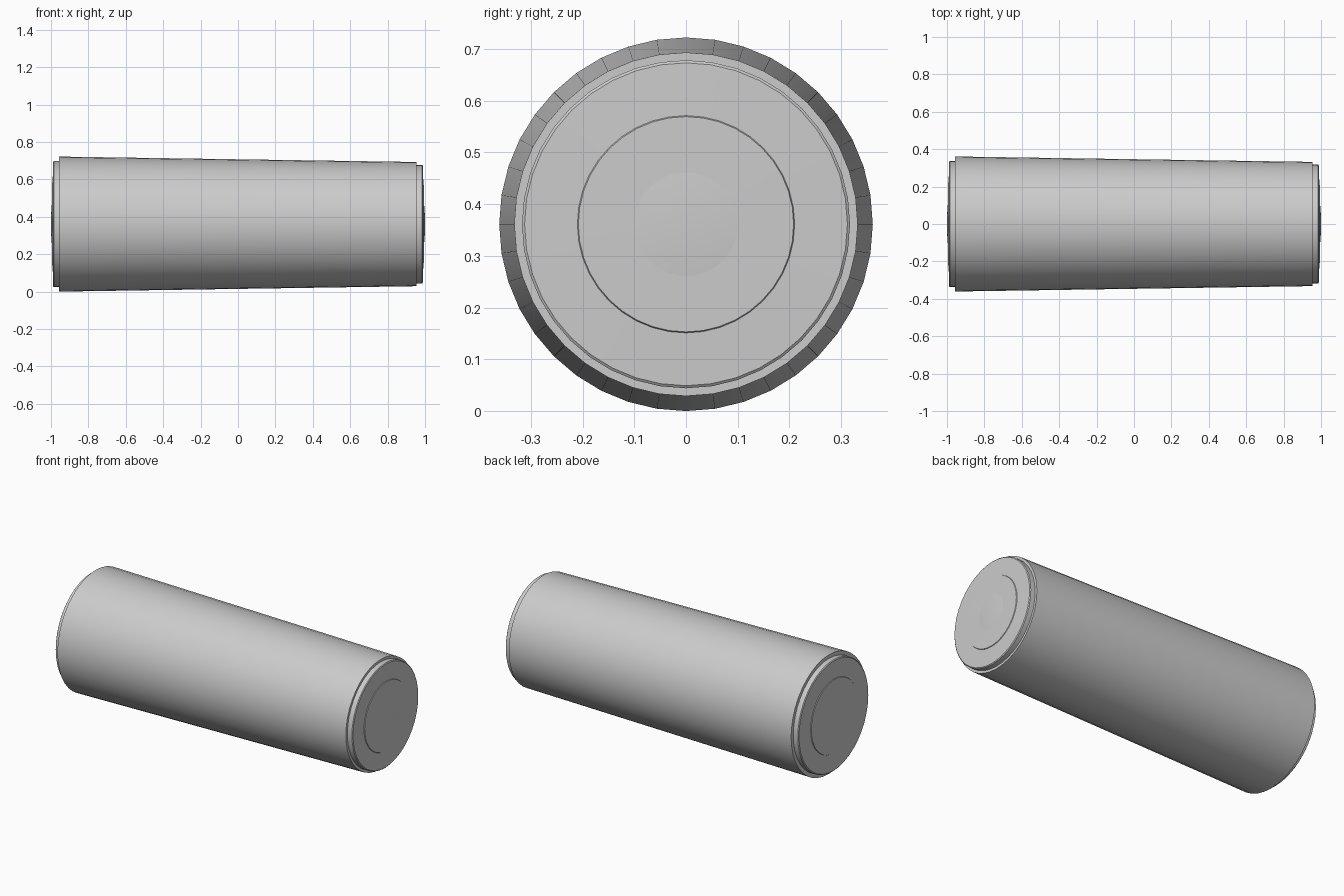
import bpy, math

if "Cube" in bpy.data.objects:
    bpy.data.objects.remove(bpy.data.objects["Cube"])

N = 40        # sides
ZC = 0.361    # axis height

grey = bpy.data.materials.new("light grey")
grey.diffuse_color = (0.6, 0.6, 0.6, 1)
grey.use_nodes = True
grey.node_tree.nodes["Principled BSDF"].inputs["Base Color"].default_value = grey.diffuse_color


def lathe(name, profile, angle=30):
    """Revolve (x, radius) points about the x axis; radius 0 makes a pole."""
    verts, faces, rings = [], [], []
    for x, r in profile:
        n = 1 if r == 0 else N
        rings.append(list(range(len(verts), len(verts) + n)))
        for i in range(n):
            a = 2 * math.pi * i / N
            verts.append((x, -r * math.sin(a), ZC + r * math.cos(a)))
    for a, b in zip(rings, rings[1:]):
        for i in range(N):
            j = (i + 1) % N
            f = [a[i % len(a)], a[j % len(a)], b[j % len(b)], b[i % len(b)]]
            faces.append(list(dict.fromkeys(f)))
    me = bpy.data.meshes.new(name)
    me.from_pydata(verts, [], faces)
    me.materials.append(grey)
    me.update()
    ob = bpy.data.objects.new(name, me)
    bpy.context.collection.objects.link(ob)
    bpy.context.view_layer.objects.active = ob
    ob.select_set(True)
    bpy.ops.object.shade_smooth_by_angle(angle=math.radians(angle))
    ob.select_set(False)
    return ob


# end cap: collar, shallow domed face, raised disc and central boss
def cap(s, k):
    p = [(1.0, 0), (0.9985, 0.06), (0.9955, 0.10), (0.9955, 0.10), (0.9945, 0.208),
         (0.991, 0.210), (0.989, 0.312), (0.985, 0.317), (0.955, 0.317)]
    p = [(s * x, r * k) for x, r in p]
    return p if s < 0 else p[::-1]


# tapered barrel with both stepped ends as one closed skin
lathe("tapered_barrel",
      cap(-1, 1.063) + [(-0.957, 0.361), (0.955, 0.332)] + cap(1, 1.0))
